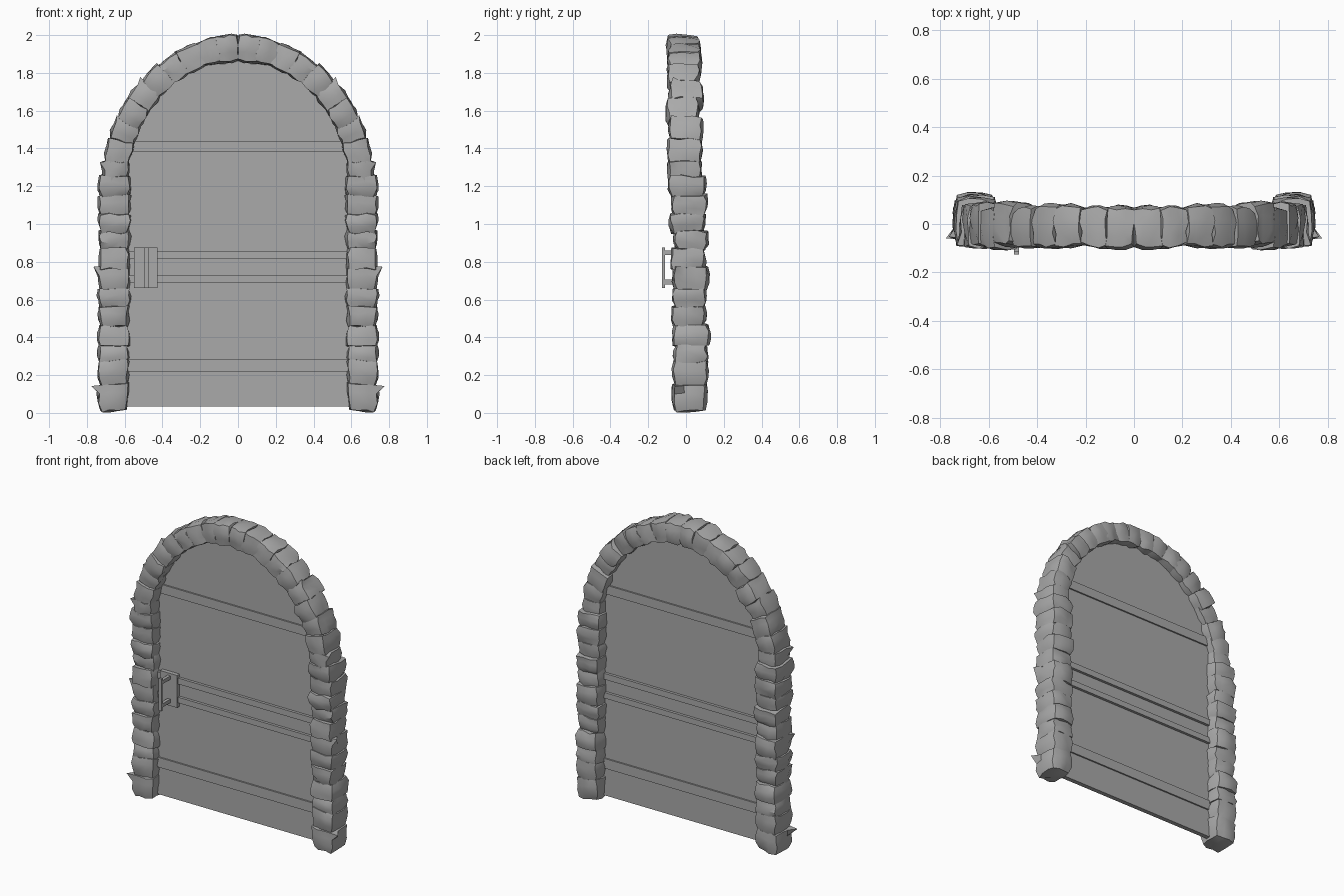
import bpy, bmesh, math, random
from mathutils import Vector

random.seed(7)
old = bpy.data.objects.get("Cube")
if old:
    bpy.data.objects.remove(old, do_unlink=True)

grey = bpy.data.materials.new("stone grey")
grey.use_nodes = True
colour = (0.4, 0.4, 0.4, 1)
grey.diffuse_color = colour
grey.node_tree.nodes["Principled BSDF"].inputs["Base Color"].default_value = colour


def make_object(name, bm, smooth=False, mirror=False):
    bmesh.ops.recalc_face_normals(bm, faces=bm.faces)
    mesh = bpy.data.meshes.new(name)
    bm.to_mesh(mesh)
    bm.free()
    mesh.materials.append(grey)
    obj = bpy.data.objects.new(name, mesh)
    bpy.context.collection.objects.link(obj)
    if mirror:
        obj.modifiers.new("Mirror", 'MIRROR').use_mirror_merge = False
    if smooth:
        bpy.ops.object.select_all(action='DESELECT')
        obj.select_set(True)
        bpy.context.view_layer.objects.active = obj
        bpy.ops.object.shade_smooth_by_angle(angle=math.radians(38))
    return obj


def box(name, low, high):
    bm = bmesh.new()
    bmesh.ops.create_cube(bm, size=1)
    for v in bm.verts:
        v.co = Vector([(a + b) / 2 + c * (b - a) for a, b, c in zip(low, high, v.co)])
    return make_object(name, bm)


def add_stone(target, centre, out, along, half, spike=0.0):
    """One rough block; out points away from the doorway, along follows the frame."""
    bm = bmesh.new()
    bmesh.ops.create_cube(bm, size=2)
    bmesh.ops.subdivide_edges(bm, edges=bm.edges[:], cuts=2, use_grid_fill=True)
    depth = Vector((0, 1, 0))
    size = [random.uniform(0.96, 1.06) for _ in range(2)]
    shift = random.uniform(-0.012, 0.012)
    tilt_out, tilt_deep = random.uniform(-0.1, 0.1), random.uniform(-0.1, 0.1)
    flare = random.choice((-0.04, 0.05, 0.07))
    for v in bm.verts:
        u, d, t = v.co
        # chipped corners, swollen middle and a slightly wider end
        trim = 0.9 if abs(u) > 0.9 and abs(d) > 0.9 else 1.0
        swell = trim * (1 + flare * t) * (1.03 if abs(t) < 0.5 else 0.95)
        dome = 1.12 if abs(u) < 0.5 and abs(d) < 0.5 else 1.0
        tip = spike if u > 0.9 and d < -0.9 and t > 0.9 else 0.0
        jitter = Vector([random.uniform(-1, 1) for _ in range(3)]) * 0.007
        lean = t * dome + tilt_out * u + tilt_deep * d
        v.co = (centre + out * (u * half[0] * size[0] * swell + tip)
                + depth * (d * half[1] * size[1] * swell + shift)
                + along * (lean * half[2]) + jitter)
        v.co.z = max(v.co.z, 0)
    part = bpy.data.meshes.new("stone_part")
    bm.to_mesh(part)
    bm.free()
    target.from_mesh(part)
    bpy.data.meshes.remove(part)


# Straight side columns
joints = [0.02, 0.15, 0.27, 0.36, 0.46, 0.56, 0.65, 0.77, 0.87, 0.96, 1.05, 1.15, 1.25]
spikes = {0: 0.05, 6: 0.03}
bm = bmesh.new()
for i, (low, high) in enumerate(zip(joints, joints[1:])):
    x = 0.66 - 0.008 * i / 12
    add_stone(bm, Vector((x, 0.015, (low + high) / 2)), Vector((1, 0, 0)),
              Vector((0, 0, 1)), (0.08, 0.09, (high - low) * 0.53), spikes.get(i, 0))
make_object("column_stones", bm, smooth=True, mirror=True)

# Arch stones, evenly spaced along half an ellipse
RX, RZ, SPRING = 0.65, 0.72, 1.21


def arch_point(a, grow=0.0):
    return Vector(((RX + grow) * math.cos(a), -0.008, SPRING + (RZ + grow) * math.sin(a)))


COUNT = 10
bm = bmesh.new()
for i in range(COUNT):
    a = (i + 0.5) / COUNT * math.pi / 2
    step = math.pi / 4 / COUNT
    along = arch_point(a + step) - arch_point(a - step)
    length = along.length
    along.normalize()
    out = Vector((along.z, 0, -along.x))
    add_stone(bm, arch_point(a), out, along, (0.068, 0.086, length * 0.54),
              0.02 if i in (0, 4) else 0)
make_object("arch_stones", bm, smooth=True, mirror=True)

# Arched door panel
bm = bmesh.new()
outline = [(-0.62, 0.035), (0.62, 0.035)]
for i in range(33):
    p = arch_point(math.pi * i / 32, -0.03)
    outline.append((p.x, p.z))
face = bm.faces.new([bm.verts.new((x, -0.005, z)) for x, z in outline])
ret = bmesh.ops.extrude_face_region(bm, geom=[face])
for v in ret["geom"]:
    if isinstance(v, bmesh.types.BMVert):
        v.co.y = 0.025
make_object("door_panel", bm)

# Cross rails on both faces of the door
rails = {"bottom_rail": (0.22, 0.285, 0.010), "lower_middle_rail": (0.69, 0.728, 0.018),
         "upper_middle_rail": (0.815, 0.855, 0.018), "top_rail": (1.38, 1.44, 0.010)}
for name, (low, high, proud) in rails.items():
    box(name, (-0.61, -0.005 - proud, low), (0.61, 0.025 + proud, high))

# Handle with back plate, posts and grip bar
box("handle_plate", (-0.55, -0.032, 0.66), (-0.425, -0.003, 0.875))
for name, z in (("lower_handle_post", 0.693), ("upper_handle_post", 0.848)):
    box(name, (-0.495, -0.115, z - 0.012), (-0.475, -0.03, z + 0.012))
box("handle_bar", (-0.495, -0.127, 0.66), (-0.475, -0.112, 0.875))
